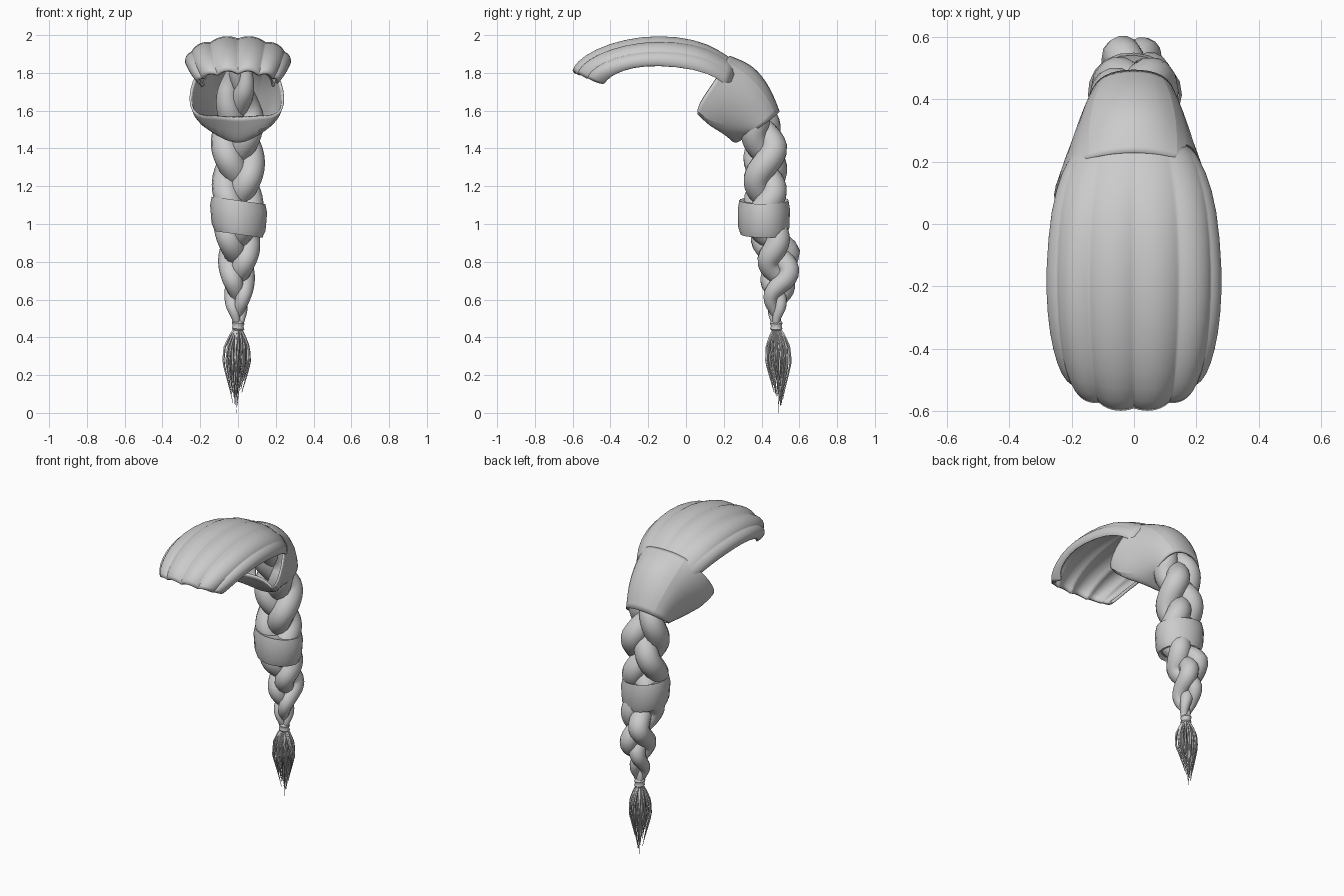
import bpy, bmesh, math, random
from mathutils import Vector

random.seed(4)
if "Cube" in bpy.data.objects:
    bpy.data.objects.remove(bpy.data.objects["Cube"])

hair = bpy.data.materials.new("hair grey")
hair.use_nodes = True
GREY = (0.6, 0.6, 0.6, 1)
hair.diffuse_color = GREY
hair.node_tree.nodes["Principled BSDF"].inputs["Base Color"].default_value = GREY


def lerp_table(table, t):
    """Read a row of values from a table keyed by its first column."""
    table = sorted(table)
    t = min(max(t, table[0][0]), table[-1][0])
    for a, b in zip(table, table[1:]):
        if t <= b[0]:
            f = (t - a[0]) / (b[0] - a[0])
            return [p + (q - p) * f for p, q in zip(a[1:], b[1:])]


def loft(name, rows, closed, thickness=0, subdiv=0, angle=50, cap=False):
    """Skin a list of equally long point rows."""
    bm = bmesh.new()
    grid = [[bm.verts.new(p) for p in row] for row in rows]
    n = len(rows[0])
    for r0, r1 in zip(grid, grid[1:]):
        for i in range(n if closed else n - 1):
            j = (i + 1) % n
            bm.faces.new((r0[i], r0[j], r1[j], r1[i]))
    if cap:
        bm.faces.new(grid[0])
        bm.faces.new(grid[-1])
    bmesh.ops.recalc_face_normals(bm, faces=bm.faces)
    mesh = bpy.data.meshes.new(name)
    bm.to_mesh(mesh)
    bm.free()
    mesh.materials.append(hair)
    ob = bpy.data.objects.new(name, mesh)
    bpy.context.collection.objects.link(ob)
    if subdiv:
        m = ob.modifiers.new("smooth", 'SUBSURF')
        m.levels = m.render_levels = subdiv
    if thickness:
        m = ob.modifiers.new("thickness", 'SOLIDIFY')
        m.thickness = thickness
        m.offset = 0
    bpy.ops.object.select_all(action='DESELECT')
    ob.select_set(True)
    bpy.context.view_layer.objects.active = ob
    bpy.ops.object.shade_smooth_by_angle(angle=math.radians(angle))


def strand_rows(path, radii, sides):
    """Rings of points around a path."""
    rows = []
    for i, p in enumerate(path):
        d = (path[min(i + 1, len(path) - 1)] - path[max(i - 1, 0)]).normalized()
        u = d.cross(Vector((0, 1, 0))).normalized()
        v = d.cross(u)
        rows.append([p + (u * math.cos(a) + v * math.sin(a)) * radii[i]
                     for a in (k * math.tau / sides for k in range(sides))])
    return rows


# Ribbed crown: centre y, centre z, half width, side drop, side setback
CROWN = [(-0.59, 1.805, 0.205, 0.06, 0.15), (-0.575, 1.845, 0.225, 0.08, 0.145),
         (-0.48, 1.915, 0.25, 0.115, 0.10), (-0.33, 1.965, 0.268, 0.13, 0.05),
         (-0.15, 1.99, 0.273, 0.145, 0), (0.05, 1.97, 0.258, 0.145, 0),
         (0.17, 1.915, 0.222, 0.14, 0), (0.27, 1.845, 0.185, 0.12, -0.05)]
rows = []
for y, z, w, drop, back in CROWN:
    row = []
    for k in range(61):
        v = k / 30 - 1
        a = v * math.radians(97)
        rib = abs(math.sin(v * math.pi * 3)) ** 0.8 - 0.6
        rib *= 0.02 * min(1, (0.3 - y) / 0.5)
        fall = (1 - math.cos(a)) / 1.12
        row.append((math.sin(a) * (w + rib * 0.5),
                    y + back * v * v - (rib * 0.6 if y < -0.5 else 0),
                    z - drop * fall + rib * math.cos(a)))
    rows.append(row)
loft("crown_hair", rows, False, 0.018, 1, 60)

# Gathered wrap at the nape: half rings from back centre to front centre
HALF_RINGS = [
    [(0, .235, 1.892), (.15, .215, 1.872), (.247, .165, 1.77), (.265, .015, 1.57), (.12, .14, 1.575), (0, .18, 1.56)],
    [(0, .31, 1.87), (.155, .28, 1.835), (.232, .21, 1.7), (.24, .07, 1.53), (.12, .18, 1.5), (0, .23, 1.48)],
    [(0, .385, 1.83), (.155, .35, 1.785), (.2, .28, 1.64), (.18, .18, 1.515), (.1, .22, 1.465), (0, .26, 1.425)],
    [(0, .455, 1.72), (.135, .43, 1.69), (.165, .36, 1.59), (.145, .28, 1.5), (.08, .26, 1.455), (0, .27, 1.425)],
    [(0, .495, 1.6), (.1, .48, 1.58), (.14, .42, 1.53), (.13, .35, 1.49), (.07, .3, 1.46), (0, .28, 1.44)]]
rows = [[(x * .95, y, z) for x, y, z in h] + [(-x, y, z) for x, y, z in h[-2:0:-1]]
        for h in HALF_RINGS]
loft("nape_wrap", rows, True, 0.012, 2, 45)

# Three braided strands: height -> centre y, sway x, sway y, radius
TOP, BOTTOM, STEPS = 1.82, .45, 76
BRAID = [(1.82, .25, .035, .012, .035), (1.7, .3, .055, .025, .055),
         (1.55, .385, .068, .038, .07), (1.4, .42, .072, .045, .073),
         (1.2, .42, .068, .045, .071), (1.05, .418, .066, .045, .068),
         (.95, .435, .06, .045, .064), (.85, .488, .052, .055, .063),
         (.7, .495, .038, .05, .053), (.57, .475, .032, .025, .034),
         (.5, .475, .016, .01, .022), (.45, .48, .008, .008, .015)]
for s in range(3):
    path, radii = [], []
    for i in range(STEPS + 1):
        z = TOP - (TOP - BOTTOM) * i / STEPS
        cy, ax, ay, r = lerp_table(BRAID, z)
        t = 1.76 - z
        p = math.tau * (t / 0.82 + t * t * 0.22 + s / 3)
        path.append(Vector((ax * math.sin(p), cy + ay * math.sin(2 * p), z)))
        radii.append(r)
    loft(f"braid_strand_{s + 1}", strand_rows(path, radii, 14), True, cap=True)


def band(name, cy, profile, tilt, sides, wobble):
    """Bulging closed band; profile holds height, x radius, y radius."""
    rows = []
    for z, rx, ry in profile:
        row = []
        for k in range(sides):
            a = k * math.tau / sides
            r = 1 + wobble * math.sin(3 * a + 1)
            x = rx * r * math.cos(a)
            row.append((x, cy + ry * r * math.sin(a), z - tilt * x))
        rows.append(row)
    loft(name, rows, True, cap=True, angle=40)


band("middle_band", .414, [(.965, .11, .108), (.945, .126, .124), (.985, .143, .136),
                           (1.08, .151, .138), (1.125, .142, .13), (1.115, .118, .108)],
     .14, 20, .025)
band("end_tie", .478, [(.435, .024, .024), (.445, .033, .033), (.46, .028, .028),
                       (.475, .034, .034), (.49, .024, .024)], .1, 12, .02)

# Tassel of loose hairs: height -> spread, thickness
TASSEL = [(.445, .25, .006), (.41, .55, .007), (.35, .92, .007), (.27, 1, .007),
          (.2, .75, .006), (.1, .38, .004), (0, .08, .002)]
HAIRS = 42
for n in range(HAIRS):
    a = n * 2.4
    spread = 0.074 * math.sqrt((n + 1) / HAIRS) * random.uniform(.85, 1.05)
    end = 0 if n == 0 else random.uniform(.03, .22)
    twist = random.uniform(-.6, .6)
    path, radii = [], []
    for i in range(13):
        f = i / 12
        z = .445 + (end - .445) * f
        w, r = lerp_table(TASSEL, z)
        b = a + twist * f
        path.append(Vector((spread * w * math.cos(b) - .01 * f,
                            .48 + .012 * f + spread * w * math.sin(b), z)))
        radii.append(r * (1 - .6 * f * f))
    loft(f"tassel_hair_{n + 1}", strand_rows(path, radii, 5), True, cap=True)
